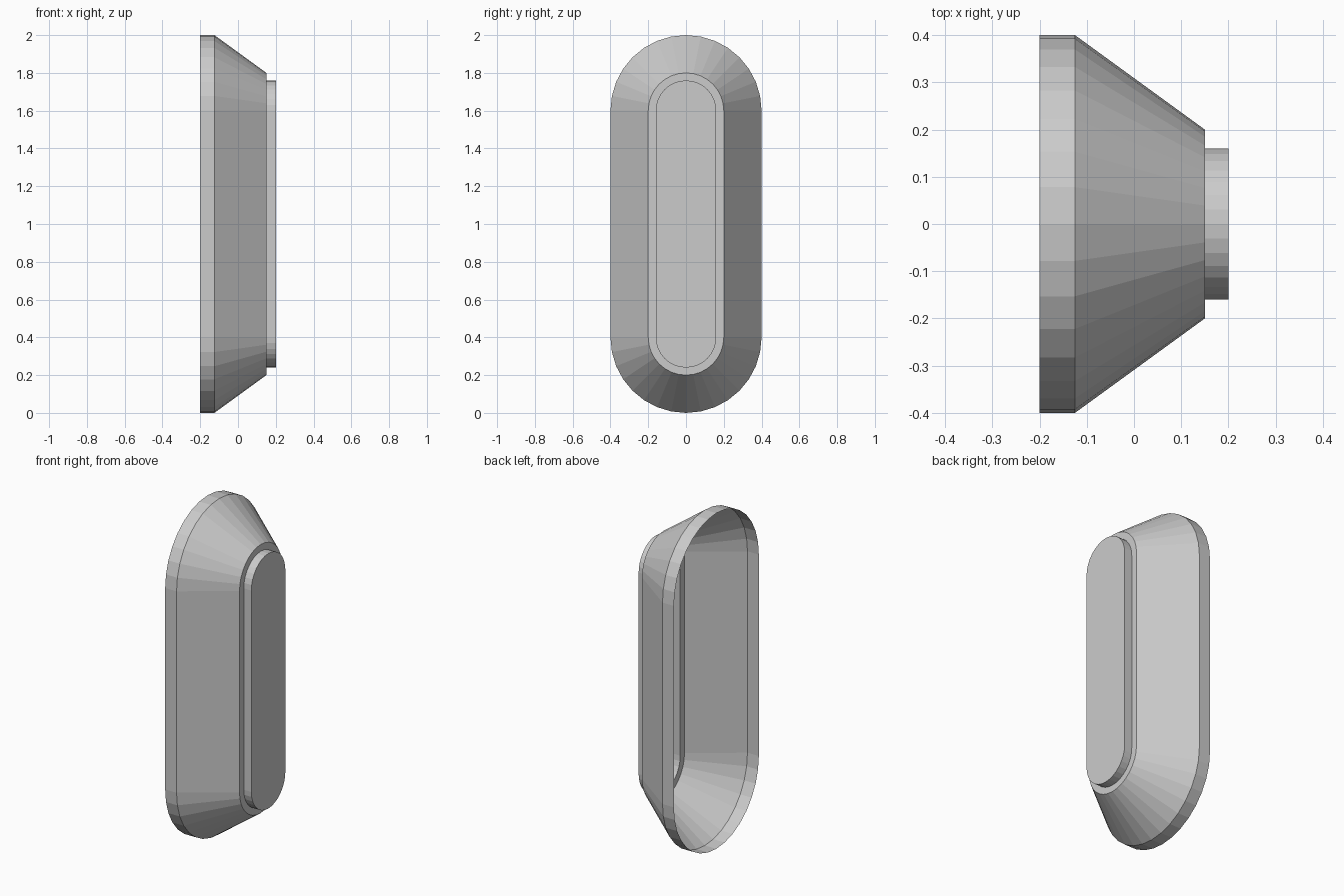
import bpy, bmesh
from math import cos, sin, pi

if "Cube" in bpy.data.objects:
    bpy.data.objects.remove(bpy.data.objects["Cube"])

SEG = 16            # sides per half-round end
LOW, HIGH = 0.4, 1.6  # centres of the two round ends


def stadium(x, r):
    """Upright pill outline of radius r in the plane at x."""
    pts = []
    for centre, start in ((HIGH, 0), (LOW, pi)):
        for i in range(SEG + 1):
            a = start + pi * i / SEG
            pts.append((x, r * cos(a), centre + r * sin(a)))
    return pts


# Rim, sloped wall, ledge and raised front panel (back stays open)
profile = [(-0.2, 0.4), (-0.125, 0.4), (0.15, 0.2), (0.15, 0.16), (0.2, 0.16)]

bm = bmesh.new()
rings = [[bm.verts.new(p) for p in stadium(x, r)] for x, r in profile]
for a, b in zip(rings, rings[1:]):
    n = len(a)
    for i in range(n):
        j = (i + 1) % n
        bm.faces.new((a[i], a[j], b[j], b[i]))
bm.faces.new(rings[-1])  # front panel

mesh = bpy.data.meshes.new("lamp_housing")
bm.to_mesh(mesh)
bm.free()
housing = bpy.data.objects.new("lamp_housing", mesh)
bpy.context.collection.objects.link(housing)
